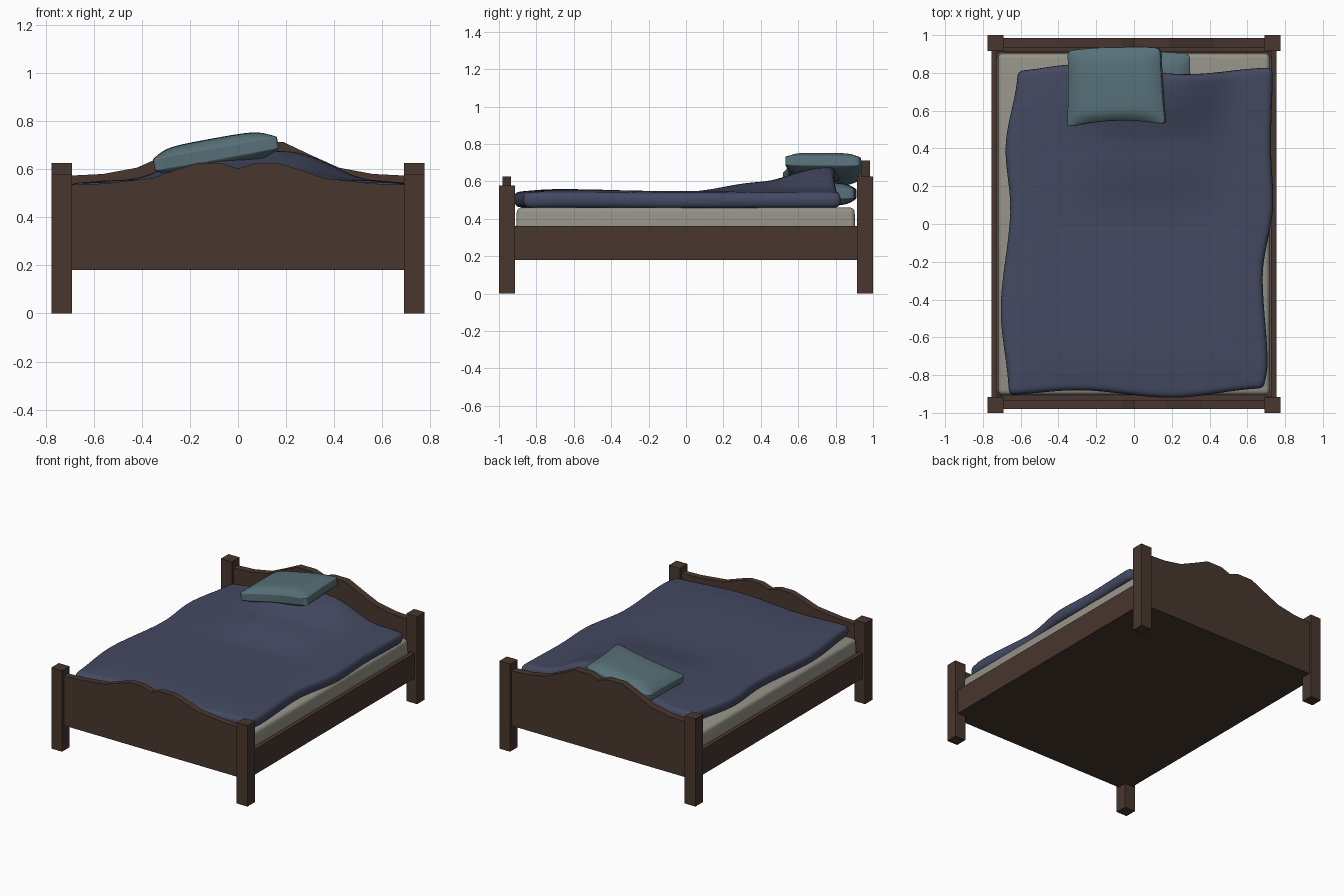
import bpy
import bmesh
import math

if "Cube" in bpy.data.objects:
    bpy.data.objects.remove(bpy.data.objects["Cube"], do_unlink=True)


def material(name, rgb):
    m = bpy.data.materials.new(name)
    m.use_nodes = True
    m.diffuse_color = (*rgb, 1)
    m.node_tree.nodes["Principled BSDF"].inputs["Base Color"].default_value = (*rgb, 1)
    return m


WOOD = material("dark_wood", (0.065, 0.038, 0.027))
BLUE = material("navy_blanket", (0.058, 0.067, 0.120))
CREAM = material("cream_mattress", (0.30, 0.29, 0.245))
TEAL = material("teal_pillow", (0.095, 0.162, 0.188))


def add_object(name, bm, mat):
    bmesh.ops.recalc_face_normals(bm, faces=bm.faces)
    mesh = bpy.data.meshes.new(name)
    bm.to_mesh(mesh)
    bm.free()
    mesh.materials.append(mat)
    ob = bpy.data.objects.new(name, mesh)
    bpy.context.collection.objects.link(ob)
    return ob


def box(name, lo, hi, mat):
    bm = bmesh.new()
    bmesh.ops.create_cube(bm, size=1)
    for v in bm.verts:
        v.co = [lo[i] + (v.co[i] + 0.5) * (hi[i] - lo[i]) for i in range(3)]
    return add_object(name, bm, mat)


def smooth(ob):
    for p in ob.data.polygons:
        p.use_smooth = True


def ease(a, b, t):
    t = min(max((t - a) / (b - a), 0), 1)
    return t * t * (3 - 2 * t)


def curve(points, t):
    """Smooth interpolation through (position, value) pairs."""
    for (a, va), (b, vb) in zip(points, points[1:]):
        if t <= b:
            return va + (vb - va) * ease(a, b, t)
    return points[-1][1]


def board(name, y0, y1, half):
    """Board with a mirrored, scalloped top edge."""
    outline = [(-0.70, 0.18), (0.70, 0.18)] + half
    outline += [(-x, z) for x, z in reversed(half[:-1])]
    bm = bmesh.new()
    face = bm.faces.new([bm.verts.new((x, y0, z)) for x, z in outline])
    ext = bmesh.ops.extrude_face_region(bm, geom=[face])
    for v in ext["geom"]:
        if isinstance(v, bmesh.types.BMVert):
            v.co.y = y1
    return add_object(name, bm, WOOD)


# Wooden frame
for side, sx in (("left", 1), ("right", -1)):
    for end, sy, top in (("front", -1, 0.578), ("back", 1, 0.625)):
        box(f"{end}_{side}_post", (sx * 0.69, sy * 0.915, 0), (sx * 0.775, sy, top), WOOD)
    box(f"{side}_rail", (sx * 0.725, -0.93, 0.18), (sx * 0.755, 0.93, 0.36), WOOD)
box("base_panel", (-0.73, -0.94, 0.18), (0.73, 0.94, 0.24), WOOD)
for end, sy in (("front", -1), ("back", 1)):
    box(f"{end}_rail", (-0.73, sy * 0.912, 0.18), (0.73, sy * 0.94, 0.36), WOOD)
board("footboard", -0.98, -0.935,
      [(0.70, 0.535), (0.56, 0.54), (0.36, 0.562), (0.25, 0.60), (0.17, 0.625),
       (0.07, 0.625), (0, 0.602)])
board("headboard", 0.935, 0.985,
      [(0.70, 0.573), (0.56, 0.58), (0.42, 0.606), (0.30, 0.66), (0.19, 0.712),
       (0.07, 0.712), (0, 0.687)])

# Mattress, slightly narrower at the top
mattress = box("mattress", (-0.725, -0.913, 0.23), (0.725, 0.91, 0.46), CREAM)
for v in mattress.data.vertices:
    if v.co.z > 0.4:
        v.co.x *= 0.99
        v.co.y *= 0.99
bev = mattress.modifiers.new("soft_edges", "BEVEL")
bev.width = 0.025
bev.segments = 4
smooth(mattress)


# Blanket with wavy borders, raised over the lower pillow
LEFT = [(-0.9, 0.69), (-0.78, 0.71), (-0.3, 0.683), (0.1, 0.74), (0.4, 0.727), (0.82, 0.737)]
RIGHT = [(-0.9, -0.665), (-0.45, -0.708), (0.1, -0.657), (0.4, -0.683), (0.82, -0.618)]
FRONT = [(-0.7, -0.908), (-0.3, -0.882), (0.2, -0.922), (0.7, -0.872)]
BACK = [(-0.65, 0.812), (-0.3, 0.848), (0.28, 0.795), (0.73, 0.83)]
RISE = [(0.0, 0), (0.4, 0.045), (0.75, 0.118)]


def blanket_point(u, v):
    y = -0.9 + 1.72 * v
    x0, x1 = curve(RIGHT, y), curve(LEFT, y)
    x = x0 + (x1 - x0) * u
    y0, y1 = curve(FRONT, x), curve(BACK, x)
    y = y0 + (y1 - y0) * v
    inner = min(1, 8 * min(u, 1 - u, v * 1.2))
    z = 0.497 + 0.012 * inner + 0.007 * math.sin(4.5 * y + 4.6) * math.cos(2 * x)
    hump = ease(-0.48, -0.05, x) * (1 - ease(0.2, 0.56, x))
    rise = curve(RISE, y) if y > 0 else 0
    return x, y, z + rise * hump


def blanket():
    nx, ny = 26, 32
    bm = bmesh.new()
    rows = [[bm.verts.new(blanket_point(i / nx, j / ny)) for i in range(nx + 1)]
            for j in range(ny + 1)]
    for a, b in zip(rows, rows[1:]):
        for i in range(nx):
            bm.faces.new((a[i], a[i + 1], b[i + 1], b[i]))
    ob = add_object("blanket", bm, BLUE)
    sol = ob.modifiers.new("thickness", "SOLIDIFY")
    sol.thickness = 0.085
    sol.offset = 0
    sub = ob.modifiers.new("rounding", "SUBSURF")
    sub.levels = sub.render_levels = 2
    smooth(ob)


blanket()


# Pillows: puffed cushions with pinched sides
def pillow(name, loc, half, tilt=0, spin=0):
    bm = bmesh.new()
    bmesh.ops.create_cube(bm, size=2)
    bmesh.ops.subdivide_edges(bm, edges=bm.edges, cuts=9, use_grid_fill=True)
    for v in bm.verts:
        u, w, h = v.co
        puff = 0.42 + 0.58 * math.sqrt((1 - u ** 4) * (1 - w ** 4))
        # front edge curves inward, back edge slightly outward
        bow = (1 - u * u) * (0.14 if w < 0 else -0.06)
        v.co = (half[0] * u * (1 + 0.02 * w * w - 0.03 * w),
                half[1] * w * (1 - bow * abs(w)),
                half[2] * h * puff)
    ob = add_object(name, bm, TEAL)
    ob.location = loc
    ob.rotation_euler = (0, tilt, spin)
    sub = ob.modifiers.new("rounding", "SUBSURF")
    sub.levels = sub.render_levels = 2
    smooth(ob)


pillow("lower_pillow", (0.07, 0.70, 0.532), (0.23, 0.20, 0.062))
pillow("upper_pillow", (-0.097, 0.722, 0.664), (0.252, 0.203, 0.064), tilt=-0.18, spin=0.03)
